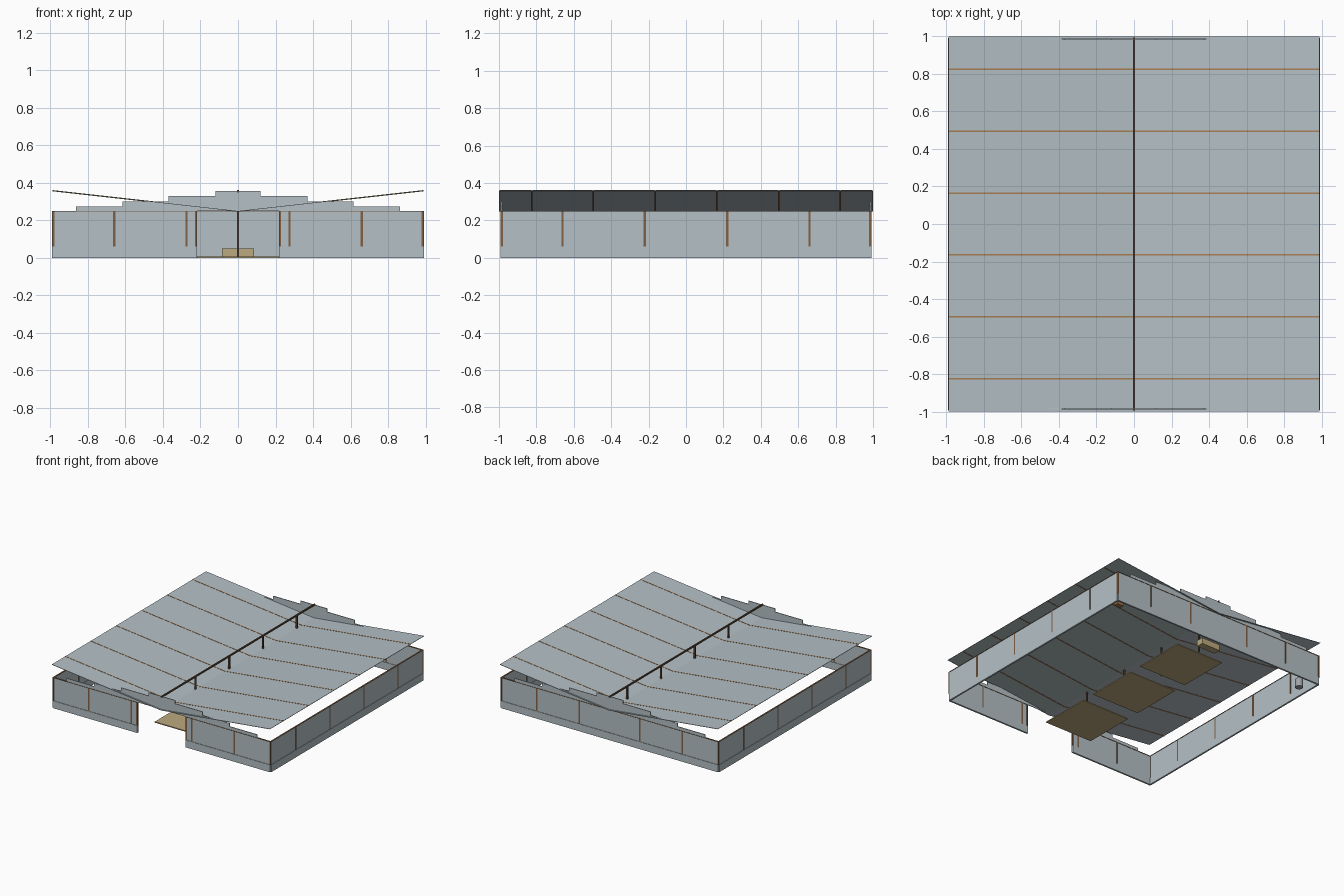
import bpy, bmesh, math

cube = bpy.data.objects.get("Cube")
if cube:
    bpy.data.objects.remove(cube, do_unlink=True)


def material(name, rgb):
    m = bpy.data.materials.new(name)
    m.use_nodes = True
    m.diffuse_color = (*rgb, 1)
    m.node_tree.nodes["Principled BSDF"].inputs["Base Color"].default_value = (*rgb, 1)
    return m


PANEL = material("pale grey panel", (0.46, 0.53, 0.56))
DARK = material("dark brown timber", (0.12, 0.07, 0.04))
WOOD = material("brown timber", (0.22, 0.12, 0.06))
RAFTER = material("orange timber", (0.40, 0.21, 0.09))
TAN = material("tan boards", (0.50, 0.40, 0.21))
GREY = material("grey metal", (0.35, 0.37, 0.39))


def finish(name, bm, mat):
    bmesh.ops.recalc_face_normals(bm, faces=bm.faces)
    me = bpy.data.meshes.new(name)
    bm.to_mesh(me)
    bm.free()
    me.materials.append(mat)
    ob = bpy.data.objects.new(name, me)
    bpy.context.collection.objects.link(ob)
    return ob


def boxes(name, mat, spans):
    """Each span is (x0, x1, y0, y1, z0, z1)."""
    bm = bmesh.new()
    for x0, x1, y0, y1, z0, z1 in spans:
        vs = bmesh.ops.create_cube(bm, size=1)["verts"]
        for v in vs:
            v.co.x = x0 if v.co.x < 0 else x1
            v.co.y = y0 if v.co.y < 0 else y1
            v.co.z = z0 if v.co.z < 0 else z1
    return finish(name, bm, mat)


def extruded(name, mat, outline, y0, y1):
    """Extrude an (x, z) outline along y."""
    bm = bmesh.new()
    face = bm.faces.new([bm.verts.new((x, y0, z)) for x, z in outline])
    ext = bmesh.ops.extrude_face_region(bm, geom=[face])["geom"]
    bmesh.ops.translate(bm, vec=(0, y1 - y0, 0),
                        verts=[g for g in ext if isinstance(g, bmesh.types.BMVert)])
    return finish(name, bm, mat)


W, DOOR, TOP, BASE = 0.985, 0.22, 0.25, 0.06

# Wall runs in plan: x0, x1, y0, y1 of the centre lines
runs = {
    "left_wall": (W, W, -W, W),
    "right_wall": (-W, -W, -W, W),
    "back_wall": (-W, W, W, W),
    "front_wall_left": (DOOR, W, -W, -W),
    "front_wall_right": (-W, -DOOR, -W, -W),
}
for name, (x0, x1, y0, y1) in runs.items():
    def run(t, z0, z1):
        tx, ty = (t, 0) if x0 == x1 else (0, t)
        return (x0 - tx, x1 + tx, y0 - ty, y1 + ty, z0, z1)
    boxes(name, PANEL, [run(0.003, BASE, TOP - 0.004)])
    boxes(name + "_plinth", PANEL, [run(0.007, 0, BASE)])
    boxes(name + "_top_rail", WOOD, [run(0.006, TOP - 0.004, TOP)])


# Wall posts standing on the plinth
def post(x, y, r=0.006):
    return (x - r, x + r, y - r, y + r, BASE, TOP)


boxes("front_posts", WOOD, [post(s * x, -W) for s in (-1, 1) for x in (0.224, 0.275, 0.66)])
boxes("back_posts", WOOD, [post(s * x, W) for s in (-1, 1) for x in (0.275, 0.66)])
boxes("side_posts", WOOD, [post(s * W, y) for s in (-1, 1) for y in (-0.66, -0.22, 0.22, 0.66)])
boxes("corner_posts", WOOD, [post(s * W, t * W) for s in (-1, 1) for t in (-1, 1)])

# Stepped gables above the front and back walls
steps = [(0.865, 0.275), (0.615, 0.301), (0.37, 0.33), (0.12, 0.357)]
half, z = [], TOP
for x, h in steps:
    half += [(x, z), (x, h)]
    z = h
outline = half + [(-x, h) for x, h in reversed(half)]
for name, y in (("front_gable", -W), ("back_gable", W)):
    extruded(name, PANEL, outline, y - 0.003, y + 0.003)


# Inward sloping roof and its rafters
def vee(drop, rise, reach=0.99):
    lo, hi = 0.25, 0.36
    return [(-reach, hi + rise), (0, lo + rise), (reach, hi + rise),
            (reach, hi - drop), (0, lo - drop), (-reach, hi - drop)]


extruded("roof", PANEL, vee(0.003, 0), -1, 1)
for i in range(6):
    y = -0.825 + 0.33 * i
    extruded(f"rafter_{i + 1}", RAFTER, vee(0.005, 0.0015), y - 0.004, y + 0.004)

# Ridge beam on its line of posts
boxes("ridge_beam", DARK, [(-0.005, 0.005, -0.995, 0.995, 0.349, 0.361)])
boxes("ridge_posts", DARK, [(-0.006, 0.006, y - 0.006, y + 0.006, 0.005, 0.35)
                            for y in (-0.55, -0.113, 0.323, 0.76)])

# Floor platforms
boxes("floor_platforms", TAN, [(-0.218, 0.218, y - 0.218, y + 0.218, 0, 0.008)
                               for y in (-0.55, 0, 0.55)])

# Furnishings along the back wall
boxes("back_bench", TAN, [(-0.085, 0.085, 0.84, 0.90, 0, 0.05)])
boxes("corner_chest", RAFTER, [(0.90, 0.96, 0.91, 0.95, 0, 0.05)])
bm = bmesh.new()
bmesh.ops.create_cone(bm, cap_ends=True, segments=16, radius1=0.03, radius2=0.03, depth=0.07)
bmesh.ops.translate(bm, vec=(-0.9, 0.86, 0.035), verts=bm.verts)
barrel = finish("corner_barrel", bm, GREY)
bpy.context.view_layer.objects.active = barrel
barrel.select_set(True)
bpy.ops.object.shade_smooth_by_angle(angle=math.radians(40))
barrel.select_set(False)
